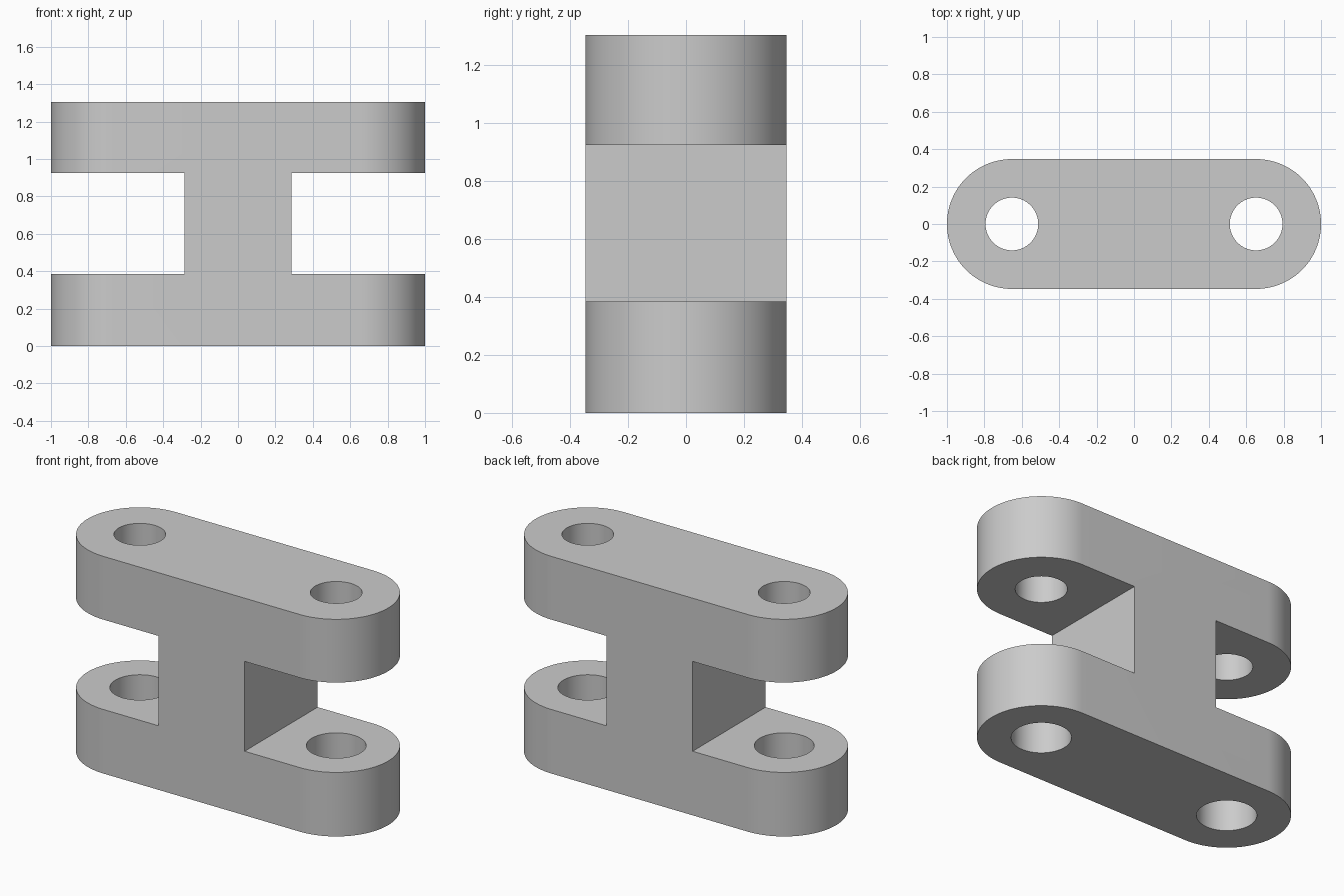
import bpy, bmesh, math

if "Cube" in bpy.data.objects:
    bpy.data.objects.remove(bpy.data.objects["Cube"])

HALF_W = 0.347            # half depth and end radius
EYE_X = 1 - HALF_W        # centre of the rounded ends and holes
HEIGHT = 1.305
LOW, HIGH = 0.385, 0.925  # notch between the two plates
WEB_X = 0.287
SEG = 64


def prism(name, points, z0, z1):
    """Extrude a counter-clockwise outline from z0 to z1."""
    bm = bmesh.new()
    face = bm.faces.new([bm.verts.new((x, y, z0)) for x, y in points])
    top = bmesh.ops.extrude_face_region(bm, geom=[face])["geom"]
    bmesh.ops.translate(bm, vec=(0, 0, z1 - z0),
                        verts=[v for v in top if isinstance(v, bmesh.types.BMVert)])
    bmesh.ops.recalc_face_normals(bm, faces=bm.faces)
    mesh = bpy.data.meshes.new(name)
    bm.to_mesh(mesh)
    bm.free()
    obj = bpy.data.objects.new(name, mesh)
    bpy.context.collection.objects.link(obj)
    return obj


def arc(cx, r, start, sweep, n):
    return [(cx + r * math.cos(start + sweep * i / n),
             r * math.sin(start + sweep * i / n)) for i in range(n + 1)]


def cut(body, cutter):
    mod = body.modifiers.new("cut", "BOOLEAN")
    mod.operation, mod.solver, mod.object = "DIFFERENCE", "EXACT", cutter
    bpy.ops.object.modifier_apply(modifier=mod.name)
    bpy.data.objects.remove(cutter)


# Round-ended solid block
outline = (arc(EYE_X, HALF_W, -math.pi / 2, math.pi, SEG)
           + arc(-EYE_X, HALF_W, math.pi / 2, math.pi, SEG))
link = prism("double_link_block", outline, 0, HEIGHT)
bpy.context.view_layer.objects.active = link
link.select_set(True)

for side in (-1, 1):
    # Side notch leaving the central web
    a, b = sorted((side * WEB_X, side * 1.2))
    cut(link, prism("notch_cutter", [(a, -0.6), (b, -0.6), (b, 0.6), (a, 0.6)], LOW, HIGH))
    # Wider hole in the lower plate, narrower one in the upper plate
    for r, z0, z1 in ((0.163, -0.1, 0.65), (0.141, 0.66, HEIGHT + 0.1)):
        cut(link, prism("hole_cutter", arc(side * EYE_X, r, 0, 2 * math.pi, SEG)[:-1], z0, z1))

bpy.ops.object.shade_smooth_by_angle(angle=math.radians(30))

grey = bpy.data.materials.new("light grey")
grey.diffuse_color = (0.6, 0.6, 0.6, 1)
grey.use_nodes = True
grey.node_tree.nodes["Principled BSDF"].inputs["Base Color"].default_value = grey.diffuse_color
link.data.materials.clear()
link.data.materials.append(grey)
for p in link.data.polygons:
    p.material_index = 0
